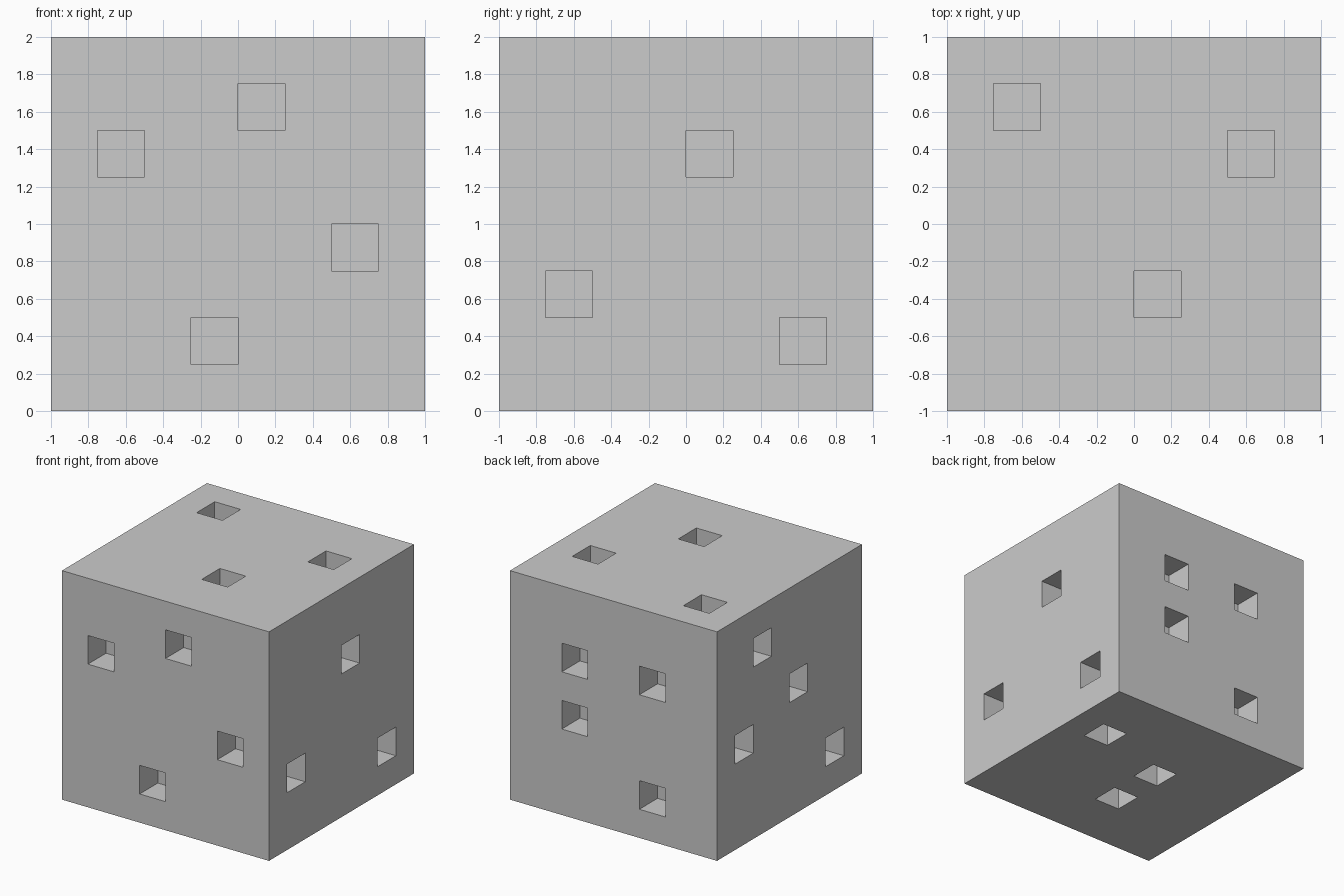
import bpy
import bmesh
from mathutils import Matrix, Vector

if "Cube" in bpy.data.objects:
    bpy.data.objects.remove(bpy.data.objects["Cube"])

HOLE = 0.25    # pocket width
DEPTH = 0.25   # pocket depth
OVER = 0.1     # cutter overshoot beyond the surface

# Pockets: (axis, side) -> lower corners along the two other axes
pockets = {
    ("y", -1): [(-0.75, 1.25), (0, 1.5), (0.5, 0.75), (-0.25, 0.25)],     # front: x, z
    ("y", 1): [(0.25, 1.25), (0.25, 0.75), (-0.5, 1.25), (-0.5, 0.25)],   # back: x, z
    ("x", 1): [(0, 1.25), (-0.75, 0.5), (0.5, 0.25)],                     # right: y, z
    ("x", -1): [(0.25, 1.5), (-0.25, 1.0), (0.5, 0.75), (-0.75, 0.25)],   # left: y, z
    ("z", 1): [(-0.75, 0.5), (0.5, 0.25), (0, -0.5)],                     # top: x, y
    ("z", -1): [(0.5, 0.25), (-0.25, 0), (-0.25, -0.5)],                  # bottom: x, y
}


def add_box(bm, centre, size):
    mat = Matrix.Translation(centre) @ Matrix.Diagonal((*size, 1))
    bmesh.ops.create_cube(bm, size=1, matrix=mat)


def make_object(name, bm):
    mesh = bpy.data.meshes.new(name)
    bm.to_mesh(mesh)
    bm.free()
    obj = bpy.data.objects.new(name, mesh)
    bpy.context.collection.objects.link(obj)
    return obj


# Solid block
bm = bmesh.new()
add_box(bm, (0, 0, 1), (2, 2, 2))
block = make_object("block", bm)

# All pocket cutters in one mesh
bm = bmesh.new()
for (axis, side), corners in pockets.items():
    n = "xyz".index(axis)
    a, b = [i for i in range(3) if i != n]
    for u, v in corners:
        centre, size = Vector((0, 0, 0)), Vector((HOLE, HOLE, HOLE))
        centre[a], centre[b] = u + HOLE / 2, v + HOLE / 2
        centre[n] = (1 if axis == "z" else 0) + side * (1 + (OVER - DEPTH) / 2)
        size[n] = DEPTH + OVER
        add_box(bm, centre, size)
cutter = make_object("pocket_cutter", bm)
cutter.hide_render = True

# Carve the pockets, then drop the cutter
mod = block.modifiers.new("pockets", "BOOLEAN")
mod.operation = "DIFFERENCE"
mod.solver = "EXACT"
mod.object = cutter
bpy.context.view_layer.objects.active = block
block.select_set(True)
bpy.ops.object.modifier_apply(modifier=mod.name)
bpy.data.objects.remove(cutter)
